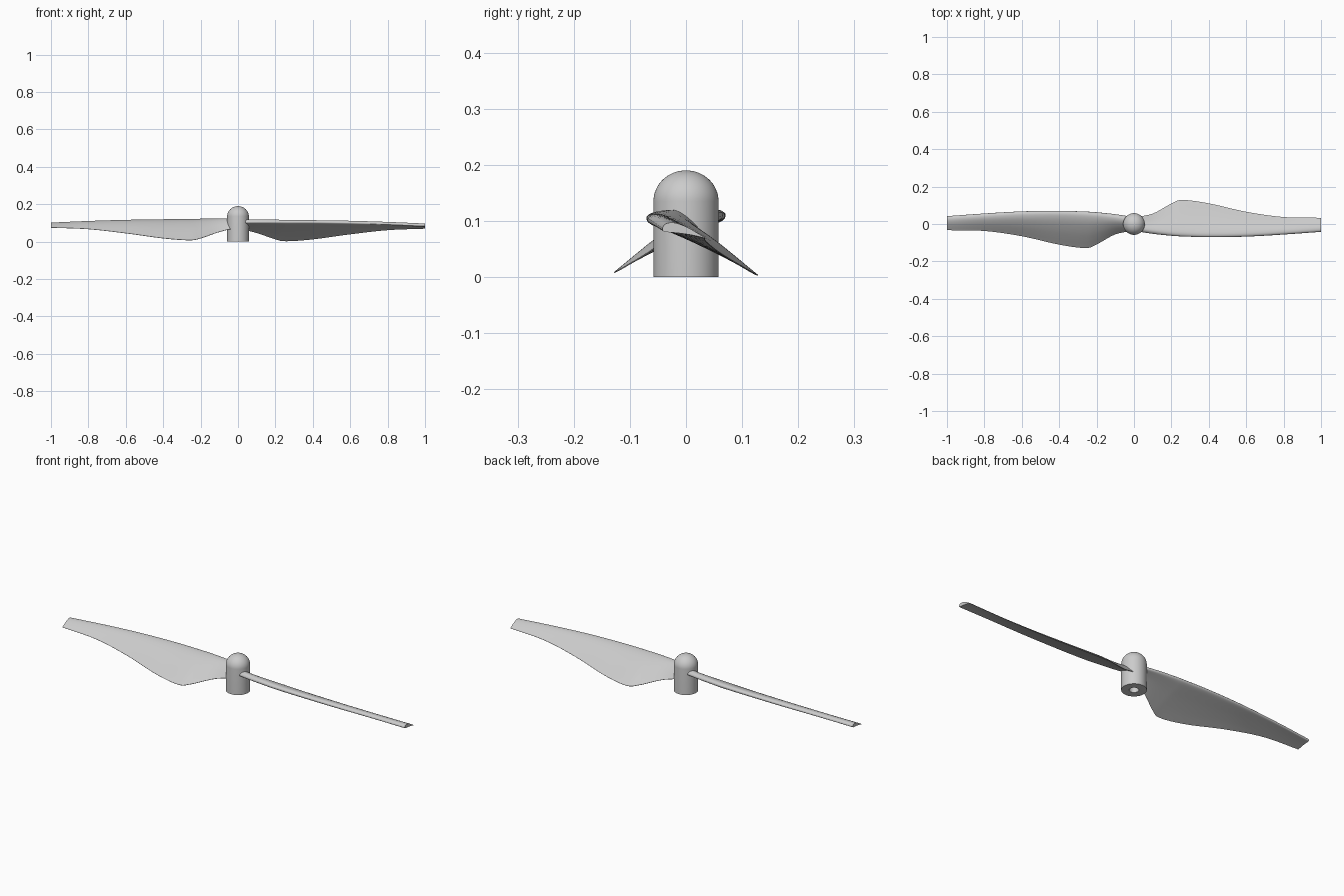
import bpy
import bmesh
import math
from mathutils import Vector

cube = bpy.data.objects.get("Cube")
if cube:
    bpy.data.objects.remove(cube, do_unlink=True)

grey = bpy.data.materials.new("light grey plastic")
grey.use_nodes = True
colour = (0.6, 0.6, 0.6, 1)
grey.diffuse_color = colour
grey.node_tree.nodes["Principled BSDF"].inputs["Base Color"].default_value = colour


def finish(bm, name, angle):
    """Turn a bmesh into a smooth-shaded object with sharp corners kept."""
    bmesh.ops.recalc_face_normals(bm, faces=bm.faces)
    mesh = bpy.data.meshes.new(name)
    bm.to_mesh(mesh)
    bm.free()
    mesh.materials.append(grey)
    obj = bpy.data.objects.new(name, mesh)
    bpy.context.collection.objects.link(obj)
    bpy.ops.object.select_all(action="DESELECT")
    obj.select_set(True)
    bpy.context.view_layer.objects.active = obj
    bpy.ops.object.shade_smooth_by_angle(angle=math.radians(angle))
    return obj


def refine(points, steps):
    """Smooth curve through points of any dimension (Catmull-Rom)."""
    pts = [Vector(p) for p in points]
    pts = [pts[0] * 2 - pts[1]] + pts + [pts[-1] * 2 - pts[-2]]
    out = []
    for a, b, c, d in zip(pts, pts[1:], pts[2:], pts[3:]):
        for i in range(steps):
            t = i / steps
            out.append(b + (c - a) * (t / 2)
                       + (a * 2 - b * 5 + c * 4 - d) * (t * t / 2)
                       + (b * 3 - a - c * 3 + d) * (t ** 3 / 2))
    return out + [pts[-2]]


# Hub: lathed cylinder with a domed top and a blind shaft hole below
RADIUS, SHOULDER, DOME, BORE, DEPTH = 0.058, 0.135, 0.055, 0.022, 0.1
profile = [(0, DEPTH), (BORE, DEPTH), (BORE, 0), (RADIUS, 0)]
for i in range(17):
    a = i / 16 * math.pi / 2
    profile.append((RADIUS * math.cos(a), SHOULDER + DOME * math.sin(a)))
bm = bmesh.new()
verts = [bm.verts.new((r, 0, z)) for r, z in profile]
edges = [bm.edges.new(pair) for pair in zip(verts, verts[1:])]
bmesh.ops.spin(bm, geom=verts + edges, cent=(0, 0, 0), axis=(0, 0, 1),
               angle=math.tau, steps=64)
bmesh.ops.remove_doubles(bm, verts=bm.verts, dist=0.0001)
finish(bm, "hub", 40)

# Blade stations: x, then leading and trailing edge y and z
outer = [(0.0, -0.035, 0.036), (0.1, -0.051, 0.055), (0.2, -0.062, 0.109),
         (0.26, -0.066, 0.128), (0.4, -0.07, 0.11), (0.6, -0.067, 0.065),
         (0.8, -0.056, 0.037), (1.0, -0.042, 0.033)]
heights = [(0.112, 0.075), (0.113, 0.05), (0.113, 0.016), (0.112, 0.006),
           (0.111, 0.016), (0.107, 0.043), (0.1, 0.065), (0.09, 0.073)]
thick = [0.021, 0.022, 0.023, 0.023, 0.021, 0.019, 0.016, 0.014]
stations = refine([(*o, *h, (t)) for o, h, t in zip(outer, heights, thick)], 6)

# Wing section: fraction of the chord and height in units of thickness
section = ([(0, 0), (0.02, 0.4), (0.08, 0.75), (0.2, 0.98), (0.35, 1),
            (0.55, 0.82), (0.75, 0.5), (0.9, 0.22), (1, 0.04)],
           [(1, -0.04), (0.75, -0.02), (0.45, -0.12), (0.2, -0.3),
            (0.08, -0.38), (0.02, -0.3), (0, 0)])
outline = refine(section[0], 3) + refine(section[1], 3)[:-1]


def blade(name, turn, lift):
    """Loft the wing section along the stations, then turn it about the hub."""
    bm = bmesh.new()
    rings = []
    for x, lead_y, trail_y, lead_z, trail_z, t in stations:
        lead, trail = Vector((x, lead_y, lead_z)), Vector((x, trail_y, trail_z))
        chord = trail - lead
        up = Vector((0, -chord.z, chord.y)).normalized()
        rings.append([bm.verts.new(lead + chord * u + up * (t * h))
                      for u, h in outline])
    for low, high in zip(rings, rings[1:]):
        for i in range(len(low)):
            bm.faces.new((low[i - 1], low[i], high[i], high[i - 1]))
    bm.faces.new(rings[0])
    bm.faces.new(rings[-1])
    obj = finish(bm, name, 50)
    obj.rotation_euler.z = turn
    obj.location.z = lift


blade("left_blade", 0, -0.003)
blade("right_blade", math.pi, 0.002)
